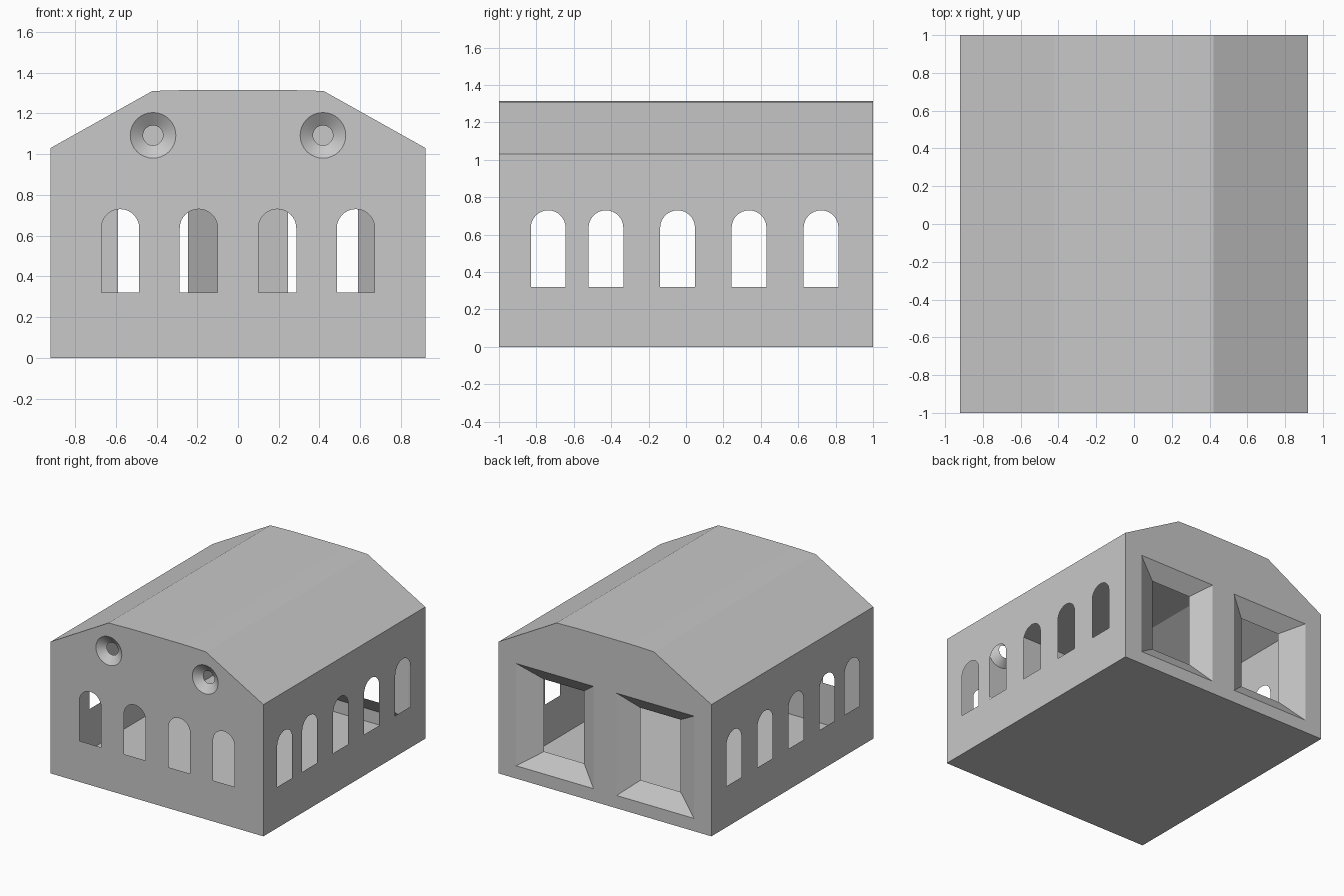
import bpy, bmesh
from math import pi, cos, sin
from mathutils import Vector

if "Cube" in bpy.data.objects:
    bpy.data.objects.remove(bpy.data.objects["Cube"])

GREY = (0.58, 0.58, 0.58, 1)
mat = bpy.data.materials.new("plain_grey")
mat.use_nodes = True
mat.diffuse_color = GREY
mat.node_tree.nodes["Principled BSDF"].inputs["Base Color"].default_value = GREY

W, L, EAVES = 0.92, 1.0, 1.03
ROOF = [(W, EAVES), (0.42, 1.31), (0.23, 1.315), (-0.23, 1.315), (-0.42, 1.31), (-W, EAVES)]


def finish(name, bm, smooth=False):
    mesh = bpy.data.meshes.new(name)
    bm.to_mesh(mesh)
    bm.free()
    mesh.materials.append(mat)
    for p in mesh.polygons:
        p.use_smooth = smooth
    obj = bpy.data.objects.new(name, mesh)
    bpy.context.collection.objects.link(obj)
    return obj


def rect(u0, u1, z0, z1):
    return [(u0, z0), (u1, z0), (u1, z1), (u0, z1)]


def circle(u, z, r, n=32):
    return [(u + r * cos(2 * pi * i / n), z + r * sin(2 * pi * i / n)) for i in range(n)]


def arch(u, r=0.093, z0=0.32, top=0.73, n=16):
    arc = [(u + r * cos(pi * i / n), top - r + r * sin(pi * i / n)) for i in range(n + 1)]
    return [(u - r, z0), (u + r, z0)] + arc


def wall(name, place, outward, outline, holes):
    """Flat sheet with openings; place maps (u, z) to a point."""
    bm = bmesh.new()
    edges = []
    for loop in [outline] + holes:
        vs = [bm.verts.new(place(u, z)) for u, z in loop]
        edges += [bm.edges.new((a, b)) for a, b in zip(vs, vs[1:] + vs[:1])]
    bmesh.ops.triangle_fill(bm, edges=edges, use_beauty=True, normal=Vector(outward))
    bm.normal_update()
    flip = [f for f in bm.faces if f.normal.dot(Vector(outward)) < 0]
    bmesh.ops.reverse_faces(bm, faces=flip)
    return finish(name, bm)


def funnel(name, outer, inner, y_out, y_in, smooth=False):
    """Band from an opening in a wall to a smaller one inside."""
    bm = bmesh.new()
    a = [bm.verts.new((x, y_out, z)) for x, z in outer]
    b = [bm.verts.new((x, y_in, z)) for x, z in inner]
    for i in range(len(a)):
        j = (i + 1) % len(a)
        face = (a[i], a[j], b[j], b[i])
        bm.faces.new(face if y_out < 0 else face[::-1])
    return finish(name, bm, smooth)


gable = [(-W, 0), (W, 0)] + ROOF

# Front wall: four arched windows and two round vents
vents = {"right": -0.417, "left": 0.417}
wall("front_wall", lambda x, z: (x, -L, z), (0, -1, 0), gable,
     [arch(x) for x in (-0.578, -0.193, 0.193, 0.578)]
     + [circle(x, 1.092, 0.112) for x in vents.values()])
for side, x in vents.items():
    funnel(side + "_round_vent", circle(x, 1.092, 0.112), circle(x, 1.092, 0.049),
           -L, -L + 0.045, True)

# Back wall: two large openings with splayed surrounds
doors = {"left": (rect(0.10, 0.77, 0.10, 0.90), rect(0.245, 0.59, 0.225, 0.79)),
         "right": (rect(-0.77, -0.10, 0.10, 0.90), rect(-0.59, -0.245, 0.225, 0.79))}
wall("back_wall", lambda x, z: (x, L, z), (0, 1, 0), gable, [d[0] for d in doors.values()])
for side, (outer, inner) in doors.items():
    funnel(side + "_door_surround", outer, inner, L, L - 0.09)

# Side walls: five arched windows each
for side, s in (("left", 1), ("right", -1)):
    wall(side + "_wall", lambda y, z: (s * W, y, z), (s, 0, 0), rect(-L, L, 0, EAVES),
         [arch(y) for y in (-0.737, -0.428, -0.045, 0.337, 0.722)])

# Roof
bm = bmesh.new()
rows = [[bm.verts.new((x, y, z)) for x, z in ROOF] for y in (-L, L)]
for i in range(len(ROOF) - 1):
    bm.faces.new((rows[0][i], rows[1][i], rows[1][i + 1], rows[0][i + 1]))
finish("roof", bm)

# Floor
bm = bmesh.new()
bm.faces.new([bm.verts.new((x, y, 0)) for x, y in ((-W, -L), (-W, L), (W, L), (W, -L))])
finish("floor", bm)
